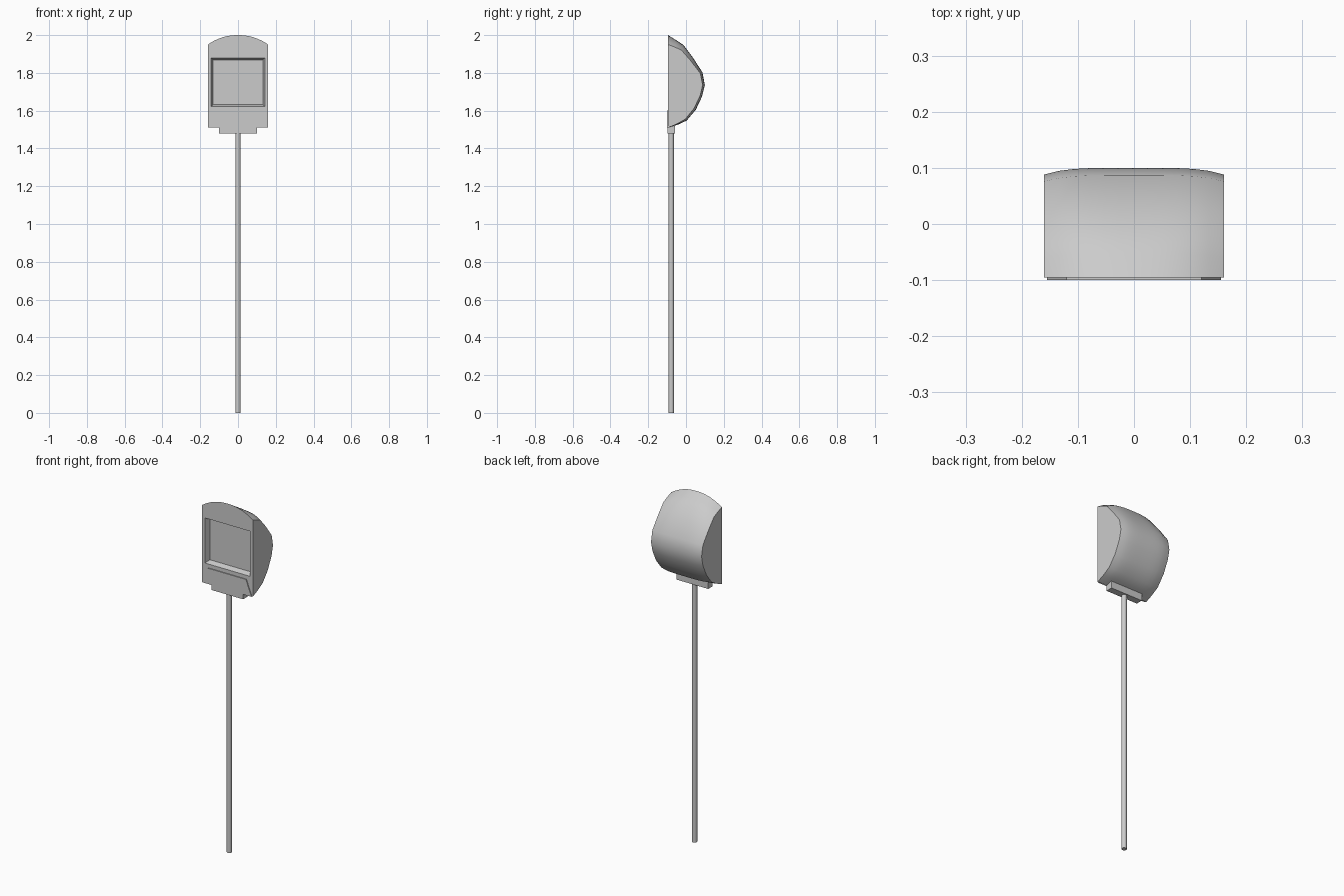
import bpy, bmesh

cube = bpy.data.objects.get("Cube")
if cube:
    bpy.data.objects.remove(cube, do_unlink=True)

grey = bpy.data.materials.new("painted_grey")
grey.use_nodes = True
colour = (0.6, 0.6, 0.6, 1)
grey.diffuse_color = colour
grey.node_tree.nodes["Principled BSDF"].inputs["Base Color"].default_value = colour

FRONT = -0.095


def finish(bm, name, smooth=False):
    bmesh.ops.recalc_face_normals(bm, faces=bm.faces)
    mesh = bpy.data.meshes.new(name)
    bm.to_mesh(mesh)
    bm.free()
    obj = bpy.data.objects.new(name, mesh)
    bpy.context.collection.objects.link(obj)
    mesh.materials.append(grey)
    if smooth:
        bpy.ops.object.select_all(action="DESELECT")
        obj.select_set(True)
        bpy.context.view_layer.objects.active = obj
        bpy.ops.object.shade_smooth_by_angle(angle=0.6)
    return obj


def prism(name, outline, y0, y1):
    """Extrude an (x, z) outline from y0 to y1."""
    bm = bmesh.new()
    a, b = [[bm.verts.new((x, y, z)) for x, z in outline] for y in (y0, y1)]
    bm.faces.new(a)
    bm.faces.new(b)
    for i in range(len(a)):
        j = (i + 1) % len(a)
        bm.faces.new((a[i], a[j], b[j], b[i]))
    return finish(bm, name)


# Domed head: centre profile (y, z) blends to a slightly smaller side profile
centre = [(FRONT, 2.0), (-0.05, 1.972), (-0.013, 1.947), (0.034, 1.885), (0.087, 1.803),
          (0.1, 1.735), (0.085, 1.675), (0.052, 1.605), (0.003, 1.547), (-0.045, 1.525), (FRONT, 1.51)]
side = [(FRONT, 1.95), (-0.06, 1.937), (-0.024, 1.92), (0.022, 1.868), (0.076, 1.797),
        (0.088, 1.735), (0.075, 1.68), (0.043, 1.613), (-0.004, 1.555), (-0.05, 1.529), (FRONT, 1.51)]
half, steps = 0.16, 6
bm = bmesh.new()
columns = []
for i in range(-steps, steps + 1):
    t = abs(i) / steps
    col = []
    for j, (c, s) in enumerate(zip(centre, side)):
        w = t ** min(2.2 + 0.5 * j, 4.5)
        col.append(bm.verts.new((half * i / steps, c[0] + w * (s[0] - c[0]), c[1] + w * (s[1] - c[1]))))
    columns.append(col)
for a, b in zip(columns, columns[1:]):
    for j in range(len(centre) - 1):
        bm.faces.new((a[j], a[j + 1], b[j + 1], b[j]))
bm.faces.new(columns[0])
bm.faces.new(columns[-1])


# Front face around a tapered display recess
def ring(w, z0, z1, y):
    return [bm.verts.new((x, y, z)) for x, z in ((-w, z0), (w, z0), (w, z1), (-w, z1))]


outer = ring(0.142, 1.622, 1.88, FRONT)
inner = ring(0.132, 1.632, 1.868, FRONT + 0.03)
top = [c[0] for c in columns]
bottom = [c[-1] for c in columns]
bm.faces.new(top + [outer[2], outer[3]])
bm.faces.new(bottom + [outer[1], outer[0]])
bm.faces.new((top[0], bottom[0], outer[0], outer[3]))
bm.faces.new((top[-1], bottom[-1], outer[1], outer[2]))
for i in range(4):
    j = (i + 1) % 4
    bm.faces.new((outer[i], outer[j], inner[j], inner[i]))
bm.faces.new(inner)
finish(bm, "domed_head", True)

# Raised lower panel and mounting block
prism("lower_front_panel", [(-0.155, 1.51), (0.155, 1.51), (0.12, 1.6), (-0.12, 1.6)], -0.1, FRONT + 0.002)
prism("mounting_block", [(-0.1, 1.48), (0.1, 1.48), (0.1, 1.52), (-0.1, 1.52)], -0.097, -0.058)

# Pole
bpy.ops.mesh.primitive_cylinder_add(vertices=12, radius=0.014, depth=1.49, location=(0, -0.078, 0.745))
pole = bpy.context.object
pole.name = "pole"
pole.data.materials.append(grey)
bpy.ops.object.shade_smooth_by_angle(angle=0.6)
